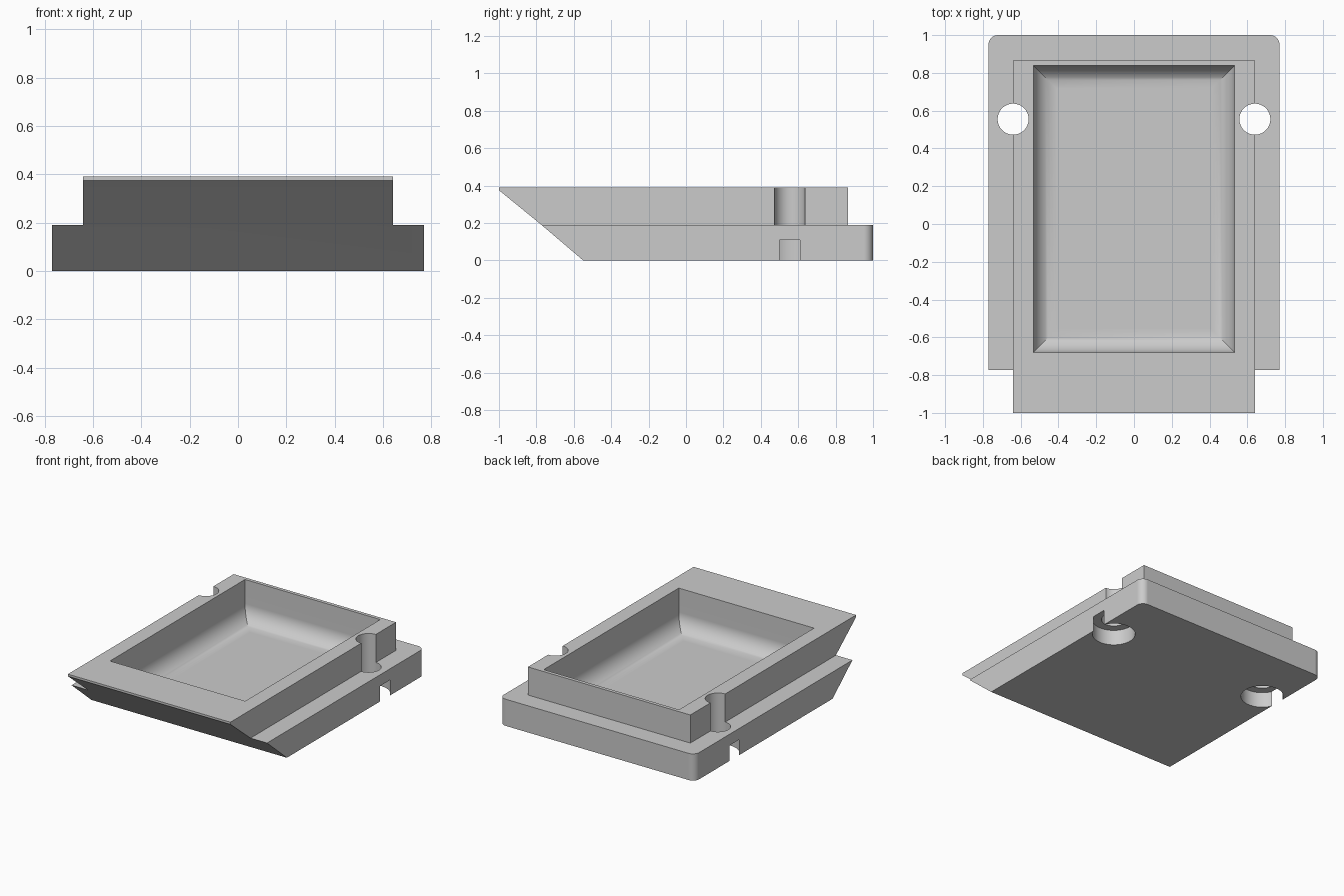
import bpy, bmesh, math

cube = bpy.data.objects.get("Cube")
if cube:
    bpy.data.objects.remove(cube, do_unlink=True)

# Main dimensions
TOP, STEP = 0.39, 0.19
FLOOR, FILLET = 0.095, 0.125
HOLE_X, HOLE_Y = 0.64, 0.555

grey = bpy.data.materials.new("light grey")
grey.use_nodes = True
colour = (0.6, 0.6, 0.6, 1)
grey.diffuse_color = colour
grey.node_tree.nodes["Principled BSDF"].inputs["Base Color"].default_value = colour


def finish(name, bm):
    bmesh.ops.recalc_face_normals(bm, faces=bm.faces)
    mesh = bpy.data.meshes.new(name)
    bm.to_mesh(mesh)
    bm.free()
    mesh.materials.append(grey)
    obj = bpy.data.objects.new(name, mesh)
    bpy.context.collection.objects.link(obj)
    return obj


def prism(name, profile, half, corner=0):
    """Side profile (y, z) extruded across x, with optional round back corners."""
    bm = bmesh.new()
    face = bm.faces.new([bm.verts.new((-half, y, z)) for y, z in profile])
    new = bmesh.ops.extrude_face_region(bm, geom=[face])["geom"]
    verts = [v for v in new if isinstance(v, bmesh.types.BMVert)]
    bmesh.ops.translate(bm, verts=verts, vec=(2 * half, 0, 0))
    if corner:
        back = max(y for y, z in profile)
        edges = [e for e in bm.edges
                 if all(abs(v.co.y - back) < 1e-4 for v in e.verts)
                 and abs(e.verts[0].co.x - e.verts[1].co.x) < 1e-4]
        bmesh.ops.bevel(bm, geom=edges, offset=corner, segments=8,
                        profile=0.5, affect='EDGES')
    return finish(name, bm)


def cylinder(name, x, radius, low, high):
    bpy.ops.mesh.primitive_cylinder_add(
        vertices=64, radius=radius, depth=high - low,
        location=(x, HOLE_Y, (low + high) / 2))
    obj = bpy.context.object
    obj.name = name
    obj.data.materials.append(grey)
    return obj


def combine(target, other, operation):
    mod = target.modifiers.new(operation.title(), 'BOOLEAN')
    mod.operation, mod.solver, mod.object = operation, 'EXACT', other
    bpy.context.view_layer.objects.active = target
    bpy.ops.object.modifier_apply(modifier=mod.name)
    bpy.data.objects.remove(other, do_unlink=True)


# Stepped body with a raked front
tray = prism("tray_body", [(-0.55, 0), (1, 0), (1, STEP), (-0.773, STEP)], 0.77, 0.05)
raised = prism("raised_block", [(-0.55, 0), (0.865, 0), (0.865, TOP),
                                (-1, TOP), (-1, 0.375), (-0.773, STEP)], 0.64)
combine(tray, raised, 'UNION')

# Pocket with filleted floor and mitred corners
steps = 12
levels = [(0, TOP + 0.1)]
for i in range(steps + 1):
    a = math.pi / 2 * i / steps
    levels.append((FILLET * (1 - math.cos(a)), FLOOR + FILLET * (1 - math.sin(a))))
bm = bmesh.new()
rings = []
for inset, z in levels:
    x, front, back = 0.533 - inset, -0.68 + inset, 0.84 - inset
    rings.append([bm.verts.new((px, py, z)) for px, py in
                  ((-x, front), (x, front), (x, back), (-x, back))])
for a, b in zip(rings, rings[1:]):
    for i in range(4):
        j = (i + 1) % 4
        bm.faces.new((a[i], a[j], b[j], b[i]))
bm.faces.new(rings[0])
bm.faces.new(rings[-1])
combine(tray, finish("pocket_cutter", bm), 'DIFFERENCE')

# Bolt holes, with counterbores that break through the side walls
for side in (-1, 1):
    x = side * HOLE_X
    combine(tray, cylinder("bolt_cutter", x, 0.082, -0.1, TOP + 0.1), 'DIFFERENCE')
    combine(tray, cylinder("counterbore_cutter", x, 0.141, -0.1, 0.11), 'DIFFERENCE')

# Smooth the curved walls and keep the flats flat
bpy.ops.object.select_all(action='DESELECT')
tray.select_set(True)
bpy.context.view_layer.objects.active = tray
bpy.ops.object.shade_smooth_by_angle(angle=math.radians(30))
weighted = tray.modifiers.new("Weighted normals", 'WEIGHTED_NORMAL')
weighted.keep_sharp = True
